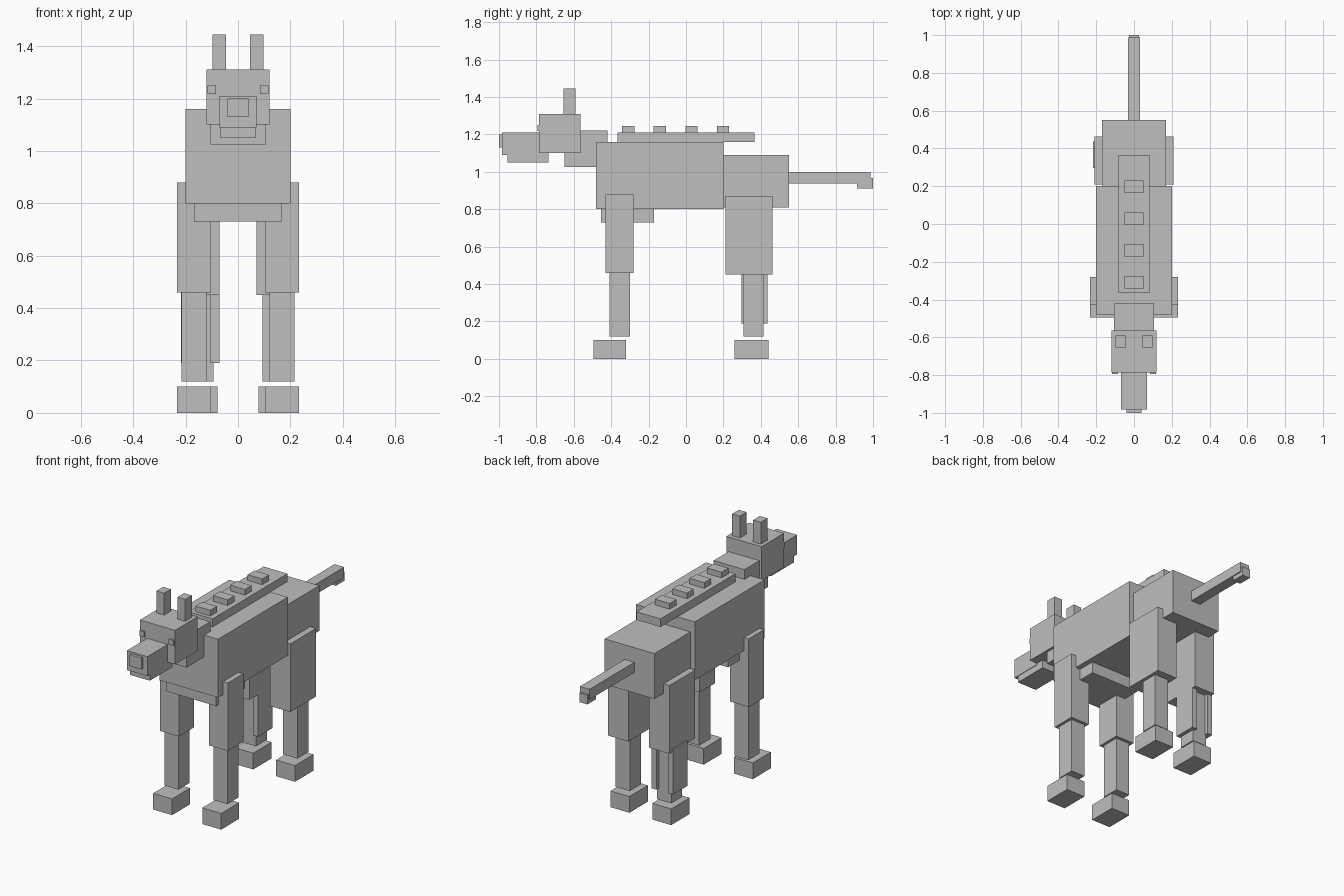
import bpy
import bmesh

cube = bpy.data.objects.get("Cube")
if cube:
    bpy.data.objects.remove(cube, do_unlink=True)

GREY = (0.52, 0.52, 0.52, 1.0)
grey = bpy.data.materials.new("plain grey")
grey.use_nodes = True
grey.diffuse_color = GREY
bsdf = grey.node_tree.nodes["Principled BSDF"]
bsdf.inputs["Base Color"].default_value = GREY


def box(name, xs, ys, zs):
    """Axis-aligned box from its x, y and z ranges."""
    bm = bmesh.new()
    bmesh.ops.create_cube(bm, size=1)
    for v in bm.verts:
        for i, (lo, hi) in enumerate((xs, ys, zs)):
            v.co[i] = lo if v.co[i] < 0 else hi
    mesh = bpy.data.meshes.new(name)
    bm.to_mesh(mesh)
    bm.free()
    mesh.materials.append(grey)
    obj = bpy.data.objects.new(name, mesh)
    bpy.context.collection.objects.link(obj)
    return obj


def centred(name, half, ys, zs):
    """Box centred on the middle plane."""
    return box(name, (-half, half), ys, zs)


def pair(name, xs, ys, zs):
    """The same box on the left and, mirrored, on the right."""
    box("left_" + name, xs, ys, zs)
    box("right_" + name, (-xs[1], -xs[0]), ys, zs)


# Trunk
centred("body", 0.2, (-0.48, 0.2), (0.8, 1.16))
centred("hindquarters", 0.17, (0.2, 0.55), (0.81, 1.09))
centred("chest", 0.168, (-0.455, -0.17), (0.73, 0.8))

# Back plate with a row of knobs
centred("back_plate", 0.082, (-0.365, 0.365), (1.16, 1.21))
for i in range(4):
    y = -0.308 + 0.1685 * i
    centred(f"back_knob_{i + 1}", 0.05, (y - 0.033, y + 0.033), (1.21, 1.245))

# Neck and head
centred("neck", 0.105, (-0.65, -0.42), (1.025, 1.22))
centred("head", 0.12, (-0.785, -0.565), (1.1, 1.31))
centred("muzzle", 0.07, (-0.983, -0.785), (1.09, 1.21))
centred("jaw", 0.067, (-0.955, -0.735), (1.05, 1.1))
centred("nose", 0.04, (-1.0, -0.98), (1.13, 1.2))
pair("ear", (0.045, 0.098), (-0.655, -0.59), (1.31, 1.445))
pair("eye", (0.084, 0.116), (-0.795, -0.775), (1.217, 1.25))

# Tail
centred("tail", 0.033, (0.55, 0.987), (0.937, 1.0))
centred("tail_tip", 0.027, (0.915, 1.0), (0.91, 0.967))

# Front legs
pair("front_upper_leg", (0.103, 0.232), (-0.43, -0.28), (0.46, 0.88))
pair("front_lower_leg", (0.12, 0.215), (-0.41, -0.3), (0.12, 0.46))
pair("front_foot", (0.103, 0.232), (-0.495, -0.32), (0, 0.1))

# Hind legs
pair("hind_upper_leg", (0.07, 0.21), (0.21, 0.462), (0.45, 0.87))
pair("hind_lower_leg", (0.093, 0.19), (0.308, 0.415), (0.12, 0.45))
pair("hind_foot", (0.078, 0.207), (0.26, 0.44), (0, 0.1))

# Splint plates on one hind leg
for name, xs in (("inner_splint", (-0.105, -0.07)), ("outer_splint", (-0.217, -0.182))):
    box(name, xs, (0.296, 0.437), (0.19, 0.47))
